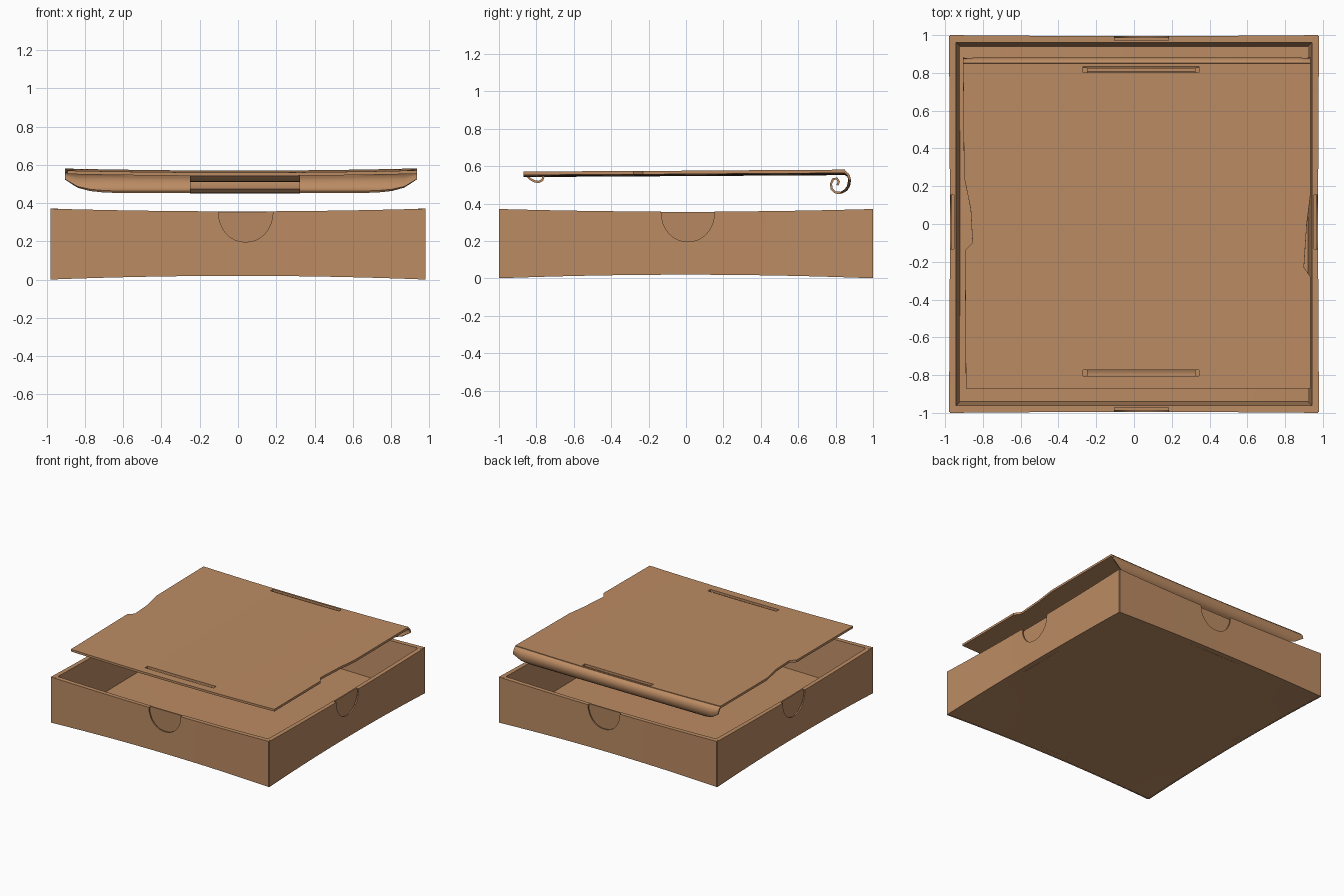
import bpy, bmesh, math

if "Cube" in bpy.data.objects:
    bpy.data.objects.remove(bpy.data.objects["Cube"])

card = bpy.data.materials.new("brown cardboard")
card.diffuse_color = (0.50, 0.26, 0.125, 1)
card.use_nodes = True
card.node_tree.nodes["Principled BSDF"].inputs["Base Color"].default_value = card.diffuse_color


def sheet(name, us, vs, f, thick, skip=None):
    """Card sheet through f(u, v), leaving out cells where skip(u, v) is true."""
    bm = bmesh.new()
    g = [[bm.verts.new(f(u, v)) for v in vs] for u in us]
    for i in range(len(us) - 1):
        for j in range(len(vs) - 1):
            if skip and skip((us[i] + us[i + 1]) / 2, (vs[j] + vs[j + 1]) / 2):
                continue
            bm.faces.new((g[i][j], g[i + 1][j], g[i + 1][j + 1], g[i][j + 1]))
    bmesh.ops.delete(bm, geom=[v for v in bm.verts if not v.link_faces], context='VERTS')
    me = bpy.data.meshes.new(name)
    bm.to_mesh(me)
    bm.free()
    me.materials.append(card)
    ob = bpy.data.objects.new(name, me)
    bpy.context.collection.objects.link(ob)
    for o in bpy.context.selected_objects:
        o.select_set(False)
    ob.select_set(True)
    bpy.context.view_layer.objects.active = ob
    m = ob.modifiers.new("thickness", 'SOLIDIFY')
    m.thickness = thick
    m.offset = 0
    bpy.ops.object.modifier_apply(modifier=m.name)
    bpy.ops.object.shade_smooth_by_angle(angle=math.radians(35))
    return ob


def span(a, b, n):
    return [a + (b - a) * i / n for i in range(n + 1)]


def lerp(pts, x):
    """Linear look-up in (x, value) pairs."""
    if x <= pts[0][0]:
        return pts[0][1]
    for (a, p), (b, q) in zip(pts, pts[1:]):
        if x <= b:
            return p + (q - p) * (x - a) / (b - a)
    return pts[-1][1]


# ---- box: slightly bowed edges
T = 0.01


def top_z(s):
    return 0.357 + 0.014 * s * s


def low_z(s):
    return 0.02 - 0.019 * s * s


# base panel
sheet("box_base", span(-0.97, 0.97, 10), span(-0.99, 0.99, 10),
      lambda x, y: (x, y, low_z(x * y) + 0.006), T)

# four double walls, each with a thumb notch in the outer panel
R, DEPTH = 0.143, 0.16
sides = [("front", 0, -1, 0.975, 0.995, 0.04), ("back", 0, 1, 0.975, 0.995, 0.04),
         ("left", 1, -1, 0.995, 0.975, 0.01), ("right", 1, 1, 0.995, 0.975, 0.01)]
for name, axis, sgn, half, dist, c in sides:
    def place(u, d, z, axis=axis, sgn=sgn):
        return (u, sgn * d, z) if axis == 0 else (sgn * d, u, z)

    def outer(u, v):
        s = u / half
        n = (u - c) / R
        top = top_z(s)
        if abs(n) < 1:
            top -= DEPTH * math.sqrt(1 - abs(n) ** 2.2)
        lo = low_z(s)
        return place(u, dist - T / 2 + 0.005 * s * s, lo + (top - lo) * v)

    us = (span(-half, c - R, 8)[:-1]
          + [c - R * math.cos(math.pi * i / 16) for i in range(17)]
          + span(c + R, half, 8)[1:])
    sheet(name + "_outer_wall", us, [0, 1], outer, T)

    # inner panel leans inwards towards the base
    inner_us = span(-half + 0.03, half - 0.03, 12)
    sheet(name + "_inner_wall", inner_us, [0, 1],
          lambda u, v: place(u, dist - 0.05 + 0.022 * v,
                             0.02 + (top_z(u / half) - 0.022) * v), T)

    # folded top rim, interrupted at the notch
    for part, a, b in (("a", -half + 0.005, c - R), ("b", c + R, half - 0.005)):
        sheet(f"{name}_rim_{part}", span(a, b, 8), [0.033, 0.001],
              lambda u, v: place(u, dist - v, top_z(u / half) - 0.004), 0.008)

# ---- lid: thin sagging sheet with two slots and ragged side cut-outs
LEFT = [(-0.87, -0.89), (-0.14, -0.895), (-0.10, -0.855), (0.08, -0.865), (0.25, -0.90), (0.85, -0.905)]
RIGHT = [(-0.87, 0.935), (-0.28, 0.935), (-0.23, 0.90), (0.0, 0.915), (0.16, 0.935), (0.85, 0.935)]
LT = 0.018


def lid_z(x, y):
    return 0.556 + 0.013 * x * x + 0.006 * y


def lid(x, y):
    px = x
    if x < -0.8:
        px = lerp(LEFT, y)
    elif x > 0.8:
        px = lerp(RIGHT, y)
    return (px, y, lid_z(px, y))


def slot(x, y):
    return -0.27 < x < 0.345 and (-0.805 < y < -0.772 or 0.803 < y < 0.835)


lid_x = [-0.9, -0.75, -0.5, -0.27, -0.1, 0.1, 0.345, 0.55, 0.75, 0.9]
lid_y = [-0.87, -0.805, -0.772, -0.5, -0.28, -0.23, -0.14, -0.10, 0.0, 0.08, 0.16,
         0.25, 0.5, 0.7, 0.803, 0.835, 0.85]
sheet("lid_sheet", lid_x, lid_y, lid, LT, slot)

# rolled flap hanging from the back edge, shorter at its rounded ends
FLAP = [(0.848, 0.562), (0.868, 0.548), (0.876, 0.525), (0.872, 0.498), (0.858, 0.474), (0.828, 0.457)]


def along(pts, t):
    n = len(pts) - 1
    return [lerp([(i / n, p[k]) for i, p in enumerate(pts)], t) for k in (0, 1)]


def flap(x, t):
    s = abs(x - 0.015) / 0.92
    y, z = along(FLAP, t * (1 - 0.6 * s ** 10))
    return (x, y, z + (lid_z(x, 0.85) - 0.562) * (1 - t))


sheet("lid_back_flap", span(-0.905, 0.935, 28), span(0, 1, 10), flap, 0.012)

# curled tuck tabs below both slots
BACK_TAB = [(0.83, 0.457), (0.80, 0.459), (0.779, 0.478), (0.775, 0.505), (0.786, 0.53),
            (0.806, 0.535), (0.817, 0.518), (0.81, 0.498)]
FRONT_TAB = [(-0.85, 0.549), (-0.835, 0.533), (-0.81, 0.519), (-0.788, 0.516),
             (-0.768, 0.526), (-0.762, 0.546)]
for name, pts in (("lid_back_tab", BACK_TAB), ("lid_front_tab", FRONT_TAB)):
    sheet(name, span(-0.25, 0.325, 4), span(0, 1, len(pts) - 1),
          lambda x, t: (x, *along(pts, t)), 0.012)
